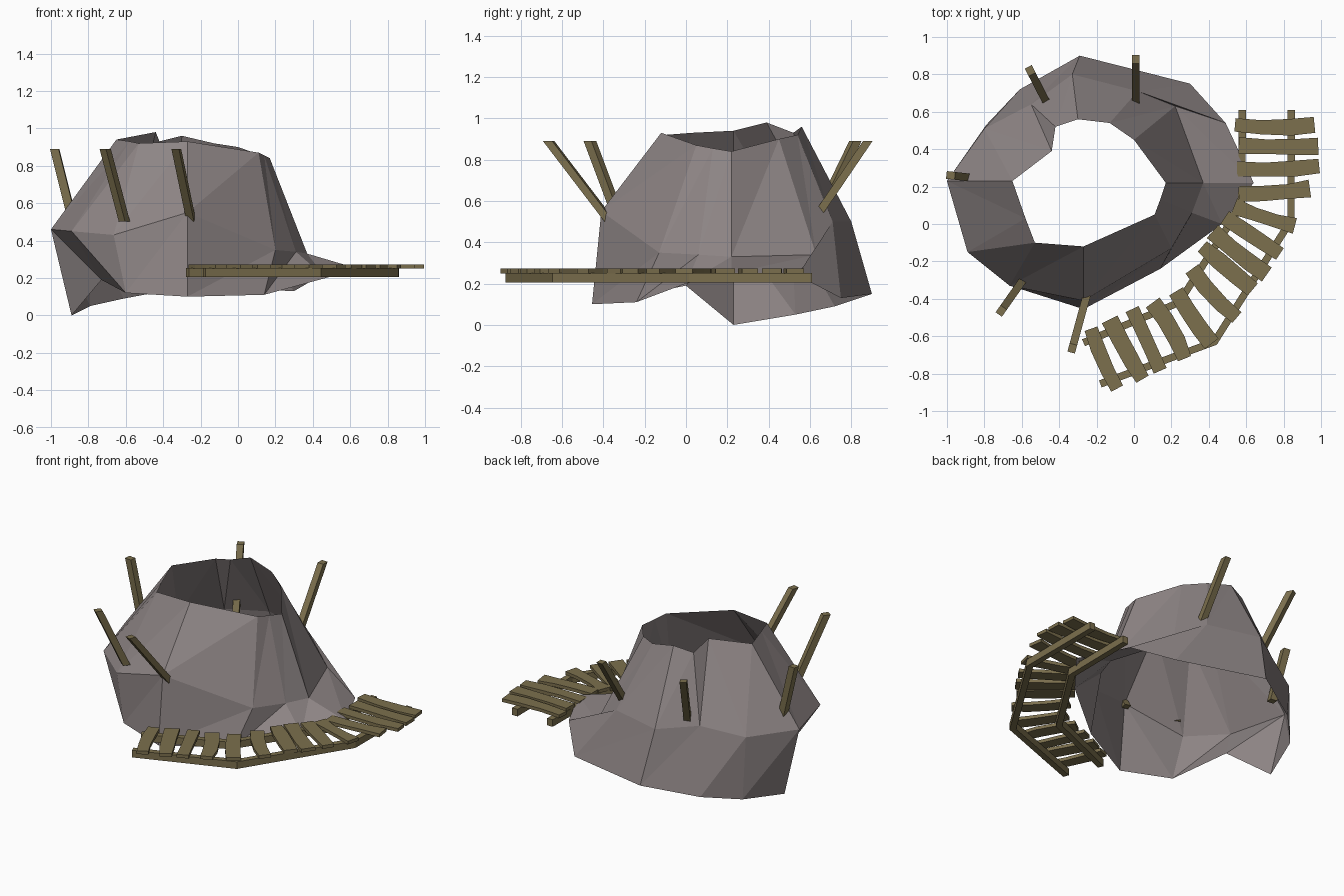
import bpy, random
from mathutils import Vector

if "Cube" in bpy.data.objects:
    bpy.data.objects.remove(bpy.data.objects["Cube"])

random.seed(4)


def material(name, rgb):
    m = bpy.data.materials.new(name)
    m.diffuse_color = (*rgb, 1)
    m.use_nodes = True
    m.node_tree.nodes["Principled BSDF"].inputs["Base Color"].default_value = m.diffuse_color
    return m


ROCK = material("rock", (0.27, 0.235, 0.235))
WOOD = material("wood", (0.20, 0.16, 0.075))


def add_mesh(name, verts, faces, mat):
    me = bpy.data.meshes.new(name)
    me.from_pydata(verts, [], faces)
    me.materials.append(mat)
    ob = bpy.data.objects.new(name, me)
    bpy.context.collection.objects.link(ob)
    return ob


def loft(name, rings, mat):
    """Solid made of equal-sized rings with capped ends."""
    n = len(rings[0])
    verts = [v for r in rings for v in r]
    faces = [(k * n + i, k * n + (i + 1) % n, (k + 1) * n + (i + 1) % n, (k + 1) * n + i)
             for k in range(len(rings) - 1) for i in range(n)]
    faces += [tuple(range(n))[::-1], tuple(range(len(verts) - n, len(verts)))]
    return add_mesh(name, verts, faces, mat)


def strip(name, path, widths, z0, z1, mat):
    """Flat bar of rectangular section that follows a 2D path."""
    pts = [Vector((*p, 0)) for p in path]
    rings = []
    for i, p in enumerate(pts):
        d = (pts[min(i + 1, len(pts) - 1)] - pts[max(i - 1, 0)]).normalized()
        side = Vector((-d.y, d.x, 0)) * widths[i] / 2
        rings.append([p + s * side + Vector((0, 0, z))
                      for s, z in ((1, z0), (-1, z0), (-1, z1), (1, z1))])
    return loft(name, rings, mat)


# Hollow rock shell, open above and below: columns of (base, shoulder, rim)
columns = [
    ((.64, .22, .25), (.37, .22, .33), (.17, .22, .84)),
    ((.49, .54, .24), (.22, .63, .34), (.00, .45, .90)),
    ((.30, .75, .13), (.02, .71, .50), (-.13, .54, .92)),
    ((-.29, .90, .15), (-.33, .80, .50), (-.30, .56, .96)),
    ((-.61, .72, .09), (-.55, .64, .52), (-.42, .52, .93)),
    ((-.79, .53, .05), (-.80, .51, .46), (-.44, .39, .98)),
    ((-.89, .23, .00), (-1.0, .23, .46), (-.65, .23, .94)),
    ((-.73, .00, .19), (-.89, -.15, .45), (-.58, .03, .93)),
    ((-.60, -.35, .12), (-.665, -.33, .43), (-.53, -.10, .92)),
    ((-.27, -.455, .10), (-.27, -.41, .55), (-.27, -.12, .93)),
    ((.14, -.24, .11), (.20, -.13, .35), (.11, .05, .87)),
    ((.47, .00, .20), (.31, .06, .34), (.14, .13, .855)),
]
n = len(columns)
verts = [v for c in columns for v in c]
faces = []
for i in range(n):
    j = (i + 1) % n
    for k in (0, 1):
        a, b, c, d = 3 * i + k, 3 * j + k, 3 * j + k + 1, 3 * i + k + 1
        # the notch and the left hollow fold along this diagonal
        if (i, k) in ((7, 0), (4, 1), (6, 0)):
            if i == 6:
                faces += [(a, b, d), (b, c, d)]
            else:
                faces += [(a, b, d), (b, c, d)] if i == 7 else [(a, b, c), (a, c, d)]
        else:
            faces += [(a, b, c), (a, c, d)]
add_mesh("rock_shell", verts, faces, ROCK)

# Leaning stakes around the rock: base and tip
stakes = [
    ((-.89, .25, .53), (-.98, .26, .89)),
    ((-.615, -.33, .53), (-.71, -.465, .89)),
    ((-.255, -.39, .53), (-.33, -.665, .89)),
    ((.01, .635, .53), (.01, .88, .89)),
    ((-.465, .645, .53), (-.555, .82, .89)),
]
for i, (a, b) in enumerate(stakes):
    a, b = Vector(a), Vector(b)
    out = Vector((b.x - a.x, b.y - a.y, 0)).normalized() * 0.023
    side = Vector((-out.y, out.x, 0)) * 0.9
    corners = (out + side, side - out, -out - side, out - side)
    a -= (b - a) * 0.08
    loft(f"stake_{i + 1}", [[p + c for c in corners] for p in (a, b)], WOOD)

# Walkway rails
rails = {
    "inner_rail": [(-.27, -.635), (.24, -.42), (.575, .10), (.58, .61)],
    "outer_rail": [(-.18, -.855), (.43, -.63), (.84, .02), (.84, .61)],
}
for name, path in rails.items():
    strip(name, path, [0.04] * 4, 0.205, 0.252, WOOD)

# Walkway planks: inner end and outer end, slightly bent and uneven
planks = [
    (-.23, -.56, -.09, -.88), (-.13, -.51, .045, -.83), (-.01, -.455, .14, -.785),
    (.10, -.42, .27, -.72), (.225, -.36, .415, -.64), (.31, -.24, .55, -.50),
    (.365, -.12, .635, -.35), (.42, -.04, .71, -.27), (.485, .035, .78, -.16),
    (.535, .095, .86, -.01), (.56, .16, .94, .19), (.55, .295, .99, .31),
    (.56, .42, .985, .415), (.54, .53, .965, .53),
]
for i, (x0, y0, x1, y1) in enumerate(planks):
    a, b = Vector((x0, y0)), Vector((x1, y1))
    d = (b - a).normalized()
    bend = Vector((-d.y, d.x)) * random.uniform(-0.016, 0.016)
    path = [a, a.lerp(b, 0.33) + bend, a.lerp(b, 0.7) + bend, b]
    widths = [random.uniform(0.07, 0.095) for _ in path]
    strip(f"plank_{i + 1}", path, widths, 0.25, 0.272, WOOD)
